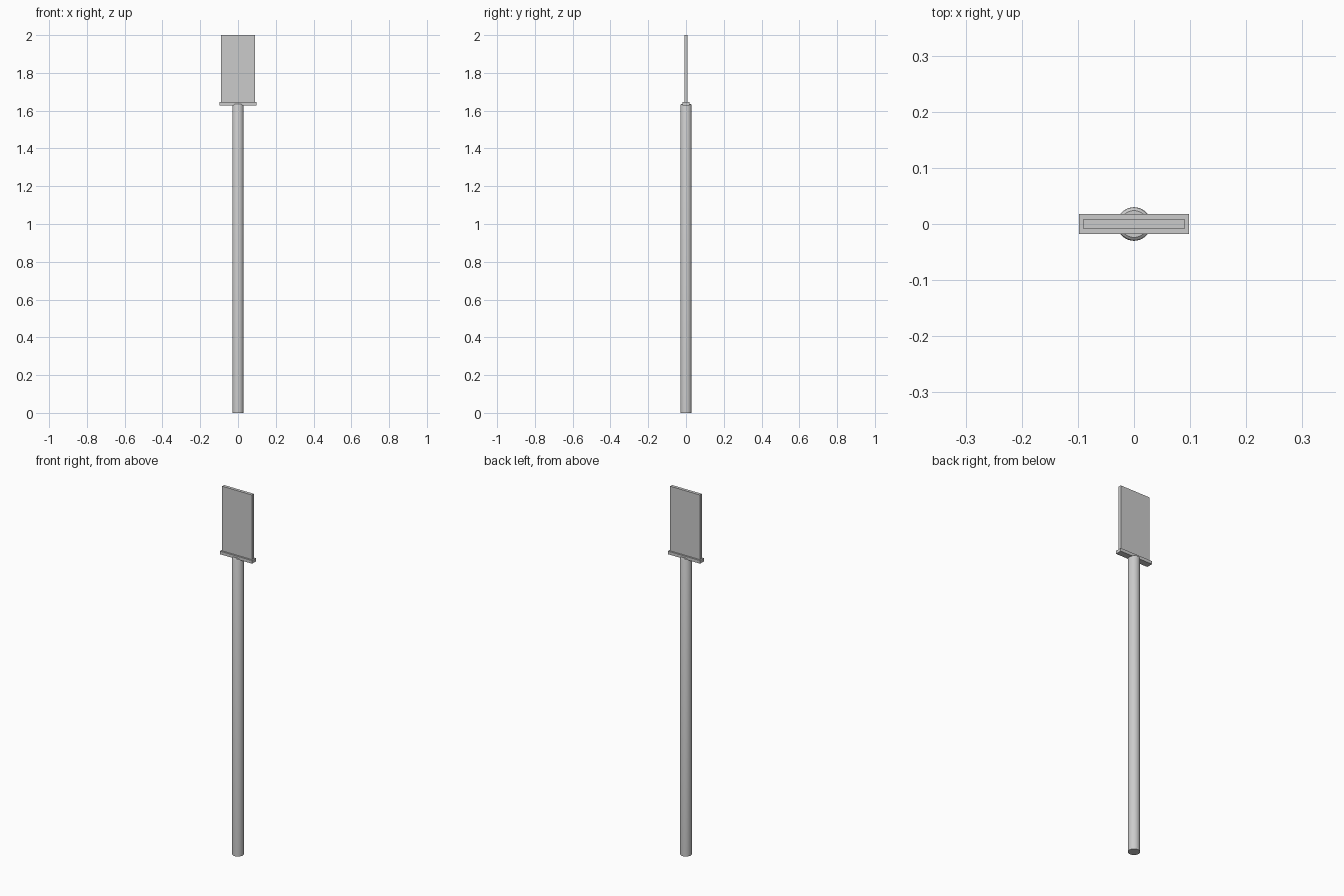
import bpy, bmesh
from math import cos, sin, tau

if "Cube" in bpy.data.objects:
    bpy.data.objects.remove(bpy.data.objects["Cube"])


def make_object(name, bm):
    bmesh.ops.recalc_face_normals(bm, faces=bm.faces)
    mesh = bpy.data.meshes.new(name)
    bm.to_mesh(mesh)
    bm.free()
    obj = bpy.data.objects.new(name, mesh)
    bpy.context.collection.objects.link(obj)
    return obj


def box(name, half_x, half_y, z0, z1):
    bm = bmesh.new()
    bmesh.ops.create_cube(bm, size=1)
    for v in bm.verts:
        v.co = (v.co.x * 2 * half_x, v.co.y * 2 * half_y, z0 + (v.co.z + 0.5) * (z1 - z0))
    return make_object(name, bm)


def turned(name, profile, sides):
    bm = bmesh.new()
    rings = [[bm.verts.new((r * cos(tau * i / sides), r * sin(tau * i / sides), z))
              for i in range(sides)] for r, z in profile]
    for a, b in zip(rings, rings[1:]):
        for i in range(sides):
            j = (i + 1) % sides
            bm.faces.new((a[i], a[j], b[j], b[i]))
    bm.faces.new(rings[0])
    bm.faces.new(rings[-1])
    return make_object(name, bm)


# Long round handle with a slightly eased top edge
handle = turned("handle", [(0.03, 0), (0.03, 1.627), (0.028, 1.632), (0.024, 1.635)], 32)
bpy.context.view_layer.objects.active = handle
handle.select_set(True)
bpy.ops.object.shade_smooth_by_angle()

# Crossbar joining the handle and the blade
box("crossbar", 0.098, 0.0175, 1.628, 1.645)

# Flat rectangular blade
box("blade", 0.09, 0.0085, 1.64, 2.0)
